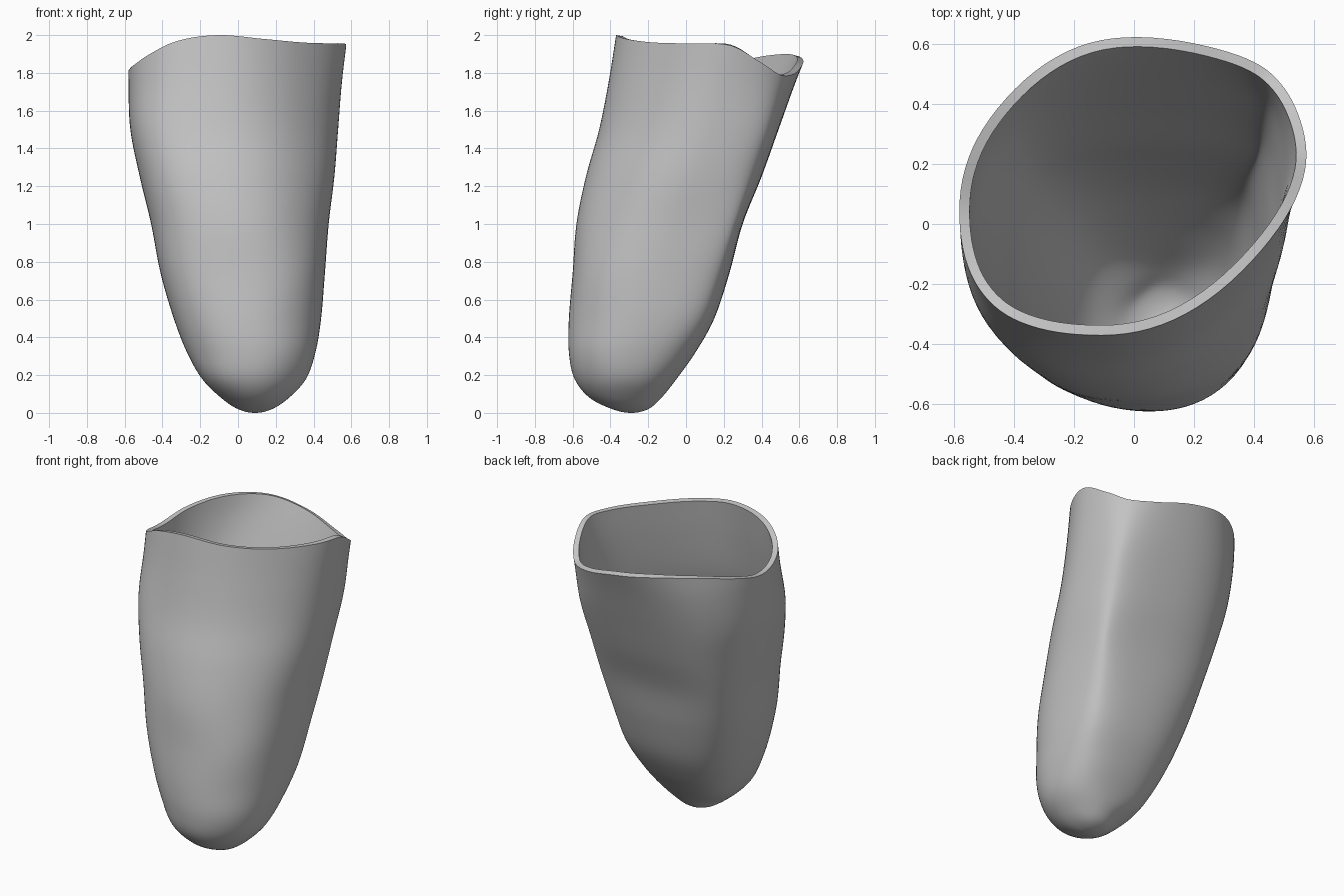
import bpy
import bmesh
import math
from mathutils import Vector

default_cube = bpy.data.objects.get("Cube")
if default_cube:
    bpy.data.objects.remove(default_cube, do_unlink=True)

COLUMNS = 96
STEPS_PER_ROW = 6
WALL = 0.034

# Outer shell sections in hundredths: height, then the reach of the outline
# towards E, NE, N, NW, W, SW, S, SE
SECTIONS = [
    (0, 9, -14, -29, -27, -9, 14, 29, 27),
    (2, 18, -5, -20, -18, 0, 24, 39, 37),
    (8, 27, 3, -13, -11, 9, 35, 51, 47),
    (18, 36, 13, -5, 1, 19, 45, 59, 55),
    (32, 41, 23, 5, 11, 27, 50, 62, 59),
    (50, 44, 33, 15, 21, 34, 54, 62, 59),
    (74, 46, 41, 23, 31, 41, 57, 60, 58),
    (100, 48, 49, 30, 40, 46, 58, 58, 54),
    (125, 51, 56, 40, 48, 52, 59, 53, 49),
    (150, 53, 63, 49, 55, 57, 58, 46, 43),
    (175, 55, 67, 58, 59, 58, 54, 41, 39),
    (200, 58, 71, 68, 60, 58, 51, 37, 36),
]
ROW_RISE = 0.25
# Rim height in hundredths, at even turns from E
RIM = [194.5, 186, 179, 179.5, 185, 189, 189, 185,
       181, 184, 190, 197, 200, 198, 196, 195.5]


def catmull(a, b, c, d, t):
    return b + t / 2 * (c - a + t * (2 * a - 5 * b + 4 * c - d + t * (3 * (b - c) + d - a)))


def section_at(u):
    """Smoothly blended section at row position u."""
    first, second = SECTIONS[0], SECTIONS[1]
    before = (second[0],) + tuple(2 * p - q for p, q in zip(first[1:], second[1:]))
    after = tuple(2 * p - q for p, q in zip(SECTIONS[-1], SECTIONS[-2]))
    rows = [before] + SECTIONS + [after]
    i = min(int(u), len(SECTIONS) - 2)
    return [catmull(*vals, u - i) / 100 for vals in zip(*rows[i:i + 4])]


def rim_height(turn):
    n = len(RIM)
    pos = turn * n
    i = int(pos)
    return catmull(*(RIM[(i + k) % n] for k in (-1, 0, 1, 2)), pos - i) / 100


def corner(reach, i):
    """Corner where the tangent lines of directions i and i + 1 meet."""
    n = len(reach)
    angle, step = math.tau * i / n, math.tau / n
    h, h_next = reach[i % n], reach[(i + 1) % n]
    along = (h_next - h * math.cos(step)) / math.sin(step)
    c, s = math.cos(angle), math.sin(angle)
    return Vector((h * c - along * s, h * s + along * c))


def outline_point(reach, turn):
    """Point of a rounded outline that touches every tangent line."""
    pos = turn * len(reach)
    i = int(pos)
    t = pos - i
    a, b, c = (corner(reach, i + k) for k in (-1, 0, 1))
    return ((a + b) * (1 - t) ** 2 + b * 4 * t * (1 - t) + (b + c) * t ** 2) / 2


# Shell: lofted outline, with the uppermost rows squeezed to meet the wavy rim
bm = bmesh.new()
last = len(SECTIONS) - 1
squeeze_from = last - 3
tip = section_at(0)
pole = bm.verts.new((tip[1], tip[3], 0))
rings = []
for step in range(1, last * STEPS_PER_ROW + 1):
    u = step / STEPS_PER_ROW
    ring = []
    for col in range(COLUMNS):
        turn = col / COLUMNS
        top = last - (2 - rim_height(turn)) / ROW_RISE
        v = u
        if u > squeeze_from:
            v = squeeze_from + (u - squeeze_from) * (top - squeeze_from) / (last - squeeze_from)
        z, *reach = section_at(v)
        ring.append(bm.verts.new((*outline_point(reach, turn), z)))
    rings.append(ring)

for col in range(COLUMNS):
    nxt = (col + 1) % COLUMNS
    bm.faces.new((pole, rings[0][nxt], rings[0][col]))
    for low, high in zip(rings, rings[1:]):
        bm.faces.new((low[col], low[nxt], high[nxt], high[col]))
bmesh.ops.recalc_face_normals(bm, faces=bm.faces)

mesh = bpy.data.meshes.new("socket_shell")
bm.to_mesh(mesh)
bm.free()
shell = bpy.data.objects.new("socket_shell", mesh)
bpy.context.collection.objects.link(shell)

# Wall thickness, inwards from the outer surface
solid = shell.modifiers.new("wall", 'SOLIDIFY')
solid.thickness = WALL
solid.offset = -1
solid.use_even_offset = True

# Plain grey
grey = bpy.data.materials.new("plain_grey")
grey.use_nodes = True
colour = (0.55, 0.55, 0.55, 1)
grey.diffuse_color = colour
grey.node_tree.nodes["Principled BSDF"].inputs["Base Color"].default_value = colour
mesh.materials.append(grey)

# Smooth sides with a crisp rim
bpy.context.view_layer.objects.active = shell
shell.select_set(True)
bpy.ops.object.modifier_apply(modifier=solid.name)
bpy.ops.object.shade_smooth_by_angle(angle=math.radians(40))
